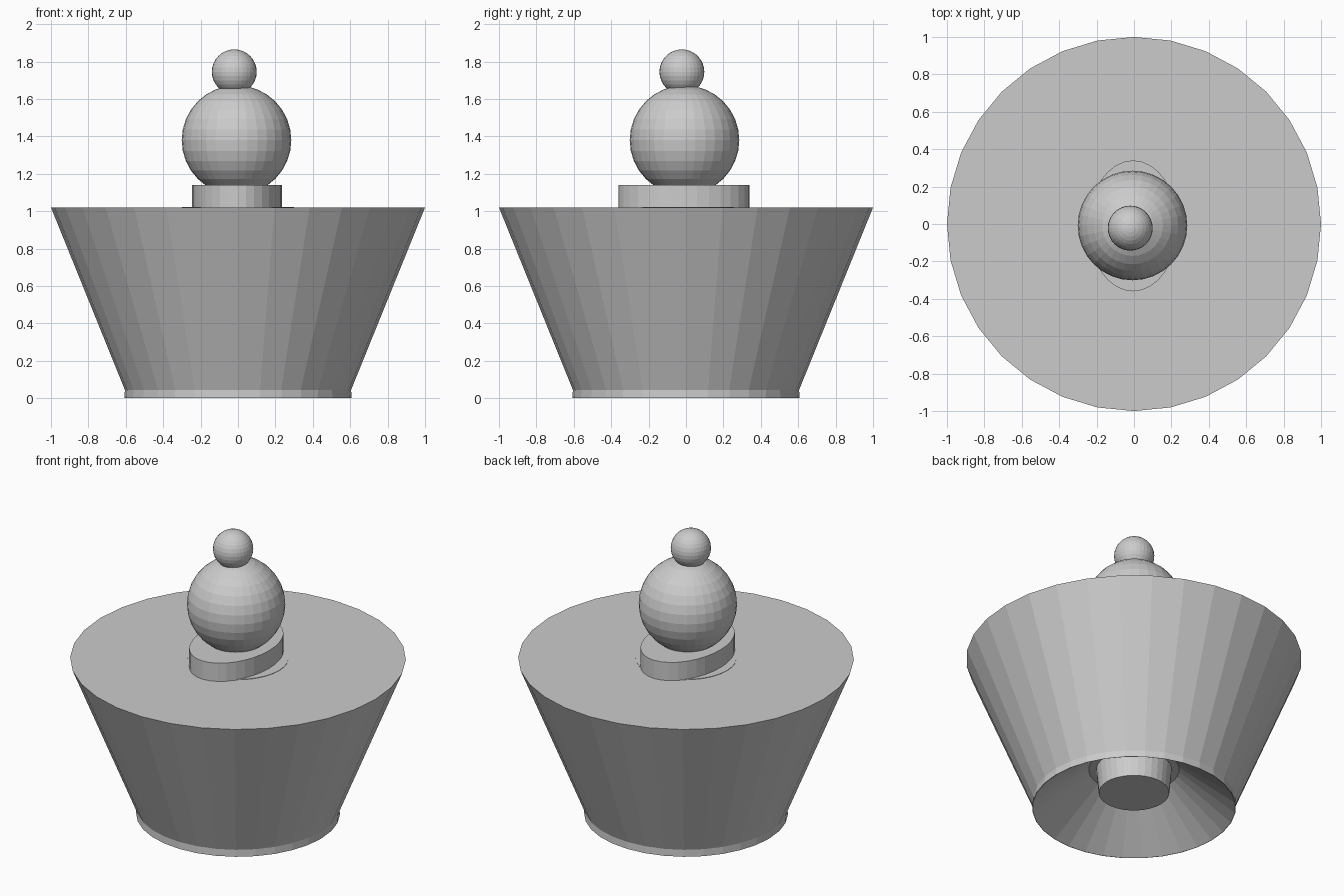
import bpy, bmesh
from math import sin, cos, tau

if "Cube" in bpy.data.objects:
    bpy.data.objects.remove(bpy.data.objects["Cube"])

SIDES = 32


def lathe(name, profile, centre=(0, 0), stretch=(1, 1)):
    """Revolve (radius, z) pairs and close both ends with flat caps."""
    bm = bmesh.new()
    rings = []
    for r, z in profile:
        rings.append([bm.verts.new((centre[0] + stretch[0] * r * sin(tau * i / SIDES),
                                    centre[1] + stretch[1] * r * cos(tau * i / SIDES), z))
                      for i in range(SIDES)])
    for a, b in zip(rings, rings[1:]):
        for i in range(SIDES):
            j = (i + 1) % SIDES
            bm.faces.new((a[i], a[j], b[j], b[i]))
    bm.faces.new(rings[0])
    bm.faces.new(rings[-1])
    bmesh.ops.recalc_face_normals(bm, faces=bm.faces)
    mesh = bpy.data.meshes.new(name)
    bm.to_mesh(mesh)
    bm.free()
    obj = bpy.data.objects.new(name, mesh)
    bpy.context.collection.objects.link(obj)
    return obj


def ball(name, radius, location):
    bpy.ops.mesh.primitive_uv_sphere_add(segments=32, ring_count=16,
                                         radius=radius, location=location)
    bpy.context.object.name = name


# Tapered body with a short foot band and a recessed underside
lathe("body", [(0.27, 0.26), (0.605, 0.0), (0.607, 0.0),
               (0.605, 0.045), (1.0, 1.02)])

# Tapered core running through the body and showing in the recess
lathe("core", [(0.21, 0.10), (0.30, 1.023)])

# Oval plinth on top
lathe("plinth", [(1, 1.0), (1, 1.14)], centre=(-0.005, -0.01), stretch=(0.24, 0.35))

# Stacked balls of the handle
ball("large_ball", 0.293, (-0.008, -0.008, 1.38))
ball("small_ball", 0.12, (-0.02, -0.022, 1.745))
